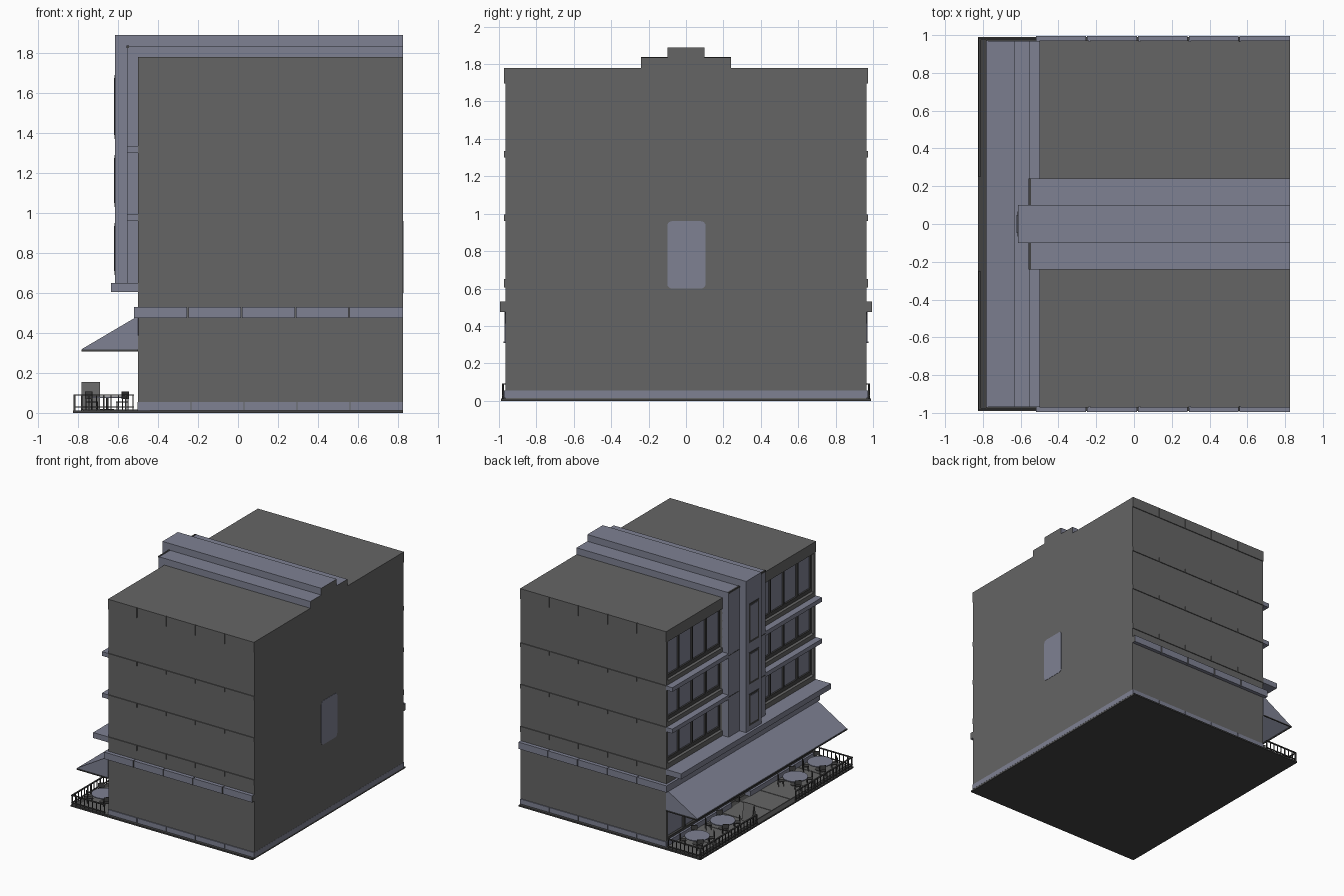
import bpy, bmesh, math
from mathutils import Matrix, Vector

if "Cube" in bpy.data.objects:
    bpy.data.objects.remove(bpy.data.objects["Cube"])


def material(name, r, g, b):
    m = bpy.data.materials.new(name)
    m.diffuse_color = (r, g, b, 1)
    m.use_nodes = True
    m.node_tree.nodes["Principled BSDF"].inputs["Base Color"].default_value = m.diffuse_color
    return m


GREY = material("wall_grey", 0.13, 0.13, 0.13)
BLUE = material("blue_grey", 0.21, 0.22, 0.29)
DARK = material("dark_metal", 0.055, 0.055, 0.055)


def finish(name, bm, mats):
    bmesh.ops.recalc_face_normals(bm, faces=bm.faces)
    me = bpy.data.meshes.new(name)
    bm.to_mesh(me)
    bm.free()
    for m in mats:
        me.materials.append(m)
    ob = bpy.data.objects.new(name, me)
    bpy.context.collection.objects.link(ob)
    return ob


def add_box(bm, x, y, z, mat=None):
    """Add a box from (min, max) pairs, with an optional placement matrix."""
    size = Vector((x[1] - x[0], y[1] - y[0], z[1] - z[0]))
    mid = Vector((x[0] + x[1], y[0] + y[1], z[0] + z[1])) / 2
    m = Matrix.Translation(mid) @ Matrix.Diagonal((*size, 1))
    bmesh.ops.create_cube(bm, size=1, matrix=mat @ m if mat else m)


def boxes(name, mat, items):
    bm = bmesh.new()
    for it in items:
        add_box(bm, *it)
    return finish(name, bm, [mat])


def grey_back(ob):
    """Blue parts that run into the rear wall end in the wall colour."""
    ob.data.materials.append(GREY)
    for p in ob.data.polygons:
        if p.normal.x > 0.9:
            p.material_index = 1


def prism(name, mat, pts, to3d, depth):
    bm = bmesh.new()
    f = bm.faces.new([bm.verts.new(to3d(a, b)) for a, b in pts])
    r = bmesh.ops.extrude_face_region(bm, geom=[f])
    vs = [v for v in r["geom"] if isinstance(v, bmesh.types.BMVert)]
    bmesh.ops.translate(bm, vec=depth, verts=vs)
    return finish(name, bm, [mat])


BACK, FRONT = 0.825, -0.5

# Main block, ground slab and patio paving
boxes("building_body", GREY, [((-0.45, BACK), (-0.965, 0.965), (0.01, 1.78))])
boxes("ground_slab", DARK, [((-0.825, BACK), (-0.99, 0.99), (0, 0.012))])
edges = [-0.98 + 0.245 * i for i in range(9)]
boxes("patio_paving", GREY, [((-0.775, FRONT), (a + 0.003, b - 0.003), (0.012, 0.016))
                             for a, b in zip(edges, edges[1:])])


# Side wall bands, cut into five panels
def panels(x0, n=5, gap=0.003):
    w = (BACK - x0) / n
    return [(x0 + i * w + (gap if i else 0), x0 + (i + 1) * w - (gap if i < n - 1 else 0)) for i in range(n)]


for name, mat, x0, out, z in (
        ("parapet_band", GREY, FRONT, 0.972, (1.695, 1.78)),
        ("upper_band", GREY, FRONT, 0.972, (1.30, 1.335)),
        ("middle_band", GREY, FRONT, 0.972, (0.96, 0.995)),
        ("lower_band", GREY, FRONT, 0.972, (0.605, 0.65)),
        ("side_ledge", BLUE, -0.52, 0.995, (0.475, 0.53)),
        ("base_band", BLUE, FRONT, 0.972, (0.015, 0.055))):
    ob = boxes(name, mat, [(x, tuple(sorted((s * 0.96, s * out))), z)
                           for x in panels(x0) for s in (-1, 1)])
    if name == "side_ledge":
        grey_back(ob)
boxes("rear_base_band", BLUE, [((0.82, BACK + 0.001), (-0.965, 0.965), (0.015, 0.055))])

# Rounded plate on the rear wall
pts = []
for cy, cz, a0 in ((0.08, 0.935, 0), (-0.075, 0.935, 90), (-0.075, 0.625, 180), (0.08, 0.625, 270)):
    for k in range(5):
        a = math.radians(a0 + k * 22.5)
        pts.append((cy + 0.025 * math.cos(a), cz + 0.025 * math.sin(a)))
prism("rear_plate", BLUE, pts, lambda y, z: (BACK - 0.003, y, z), (0.005, 0, 0))

# Street facade: end walls, spandrels and core
FX = (FRONT, -0.44)
boxes("facade_walls", GREY, [
    (FX, (0.945, 0.965), (0.01, 1.78)), (FX, (-0.965, -0.945), (0.01, 1.78)),
    (FX, (-0.965, 0.965), (1.69, 1.78)), (FX, (-0.965, 0.965), (1.29, 1.37)),
    (FX, (-0.965, 0.965), (0.95, 1.03)), (FX, (-0.965, 0.965), (0.44, 0.69)),
    (FX, (-0.24, 0.24), (0.65, 1.78))])
ROWS = [(0.69, 0.95), (1.03, 1.29), (1.37, 1.69)]

# Upper windows: four panes per bay with dark frames
glass, frame = [], []
for s in (-1, 1):
    for z0, z1 in ROWS:
        lo, hi = (0.24, 0.945) if s > 0 else (-0.945, -0.24)
        glass.append(((-0.462, -0.445), (lo, hi), (z0, z1)))
        w = (hi - lo) / 4
        for i in range(5):
            c = lo + i * w
            frame.append(((-0.475, -0.45), (c - 0.008, c + 0.008), (z0, z1)))
        frame += [((-0.475, -0.45), (lo, hi), (z0, z0 + 0.03)),
                  ((-0.475, -0.45), (lo, hi), (z1 - 0.015, z1))]
boxes("upper_window_glass", BLUE, glass)
boxes("upper_window_frames", DARK, frame)

# Shop front below the awning
n, w = 8, 1.89 / 8
boxes("shop_glass", BLUE, [((-0.465, -0.445), (-0.945, 0.945), (0.06, 0.44))])
boxes("shop_sill", BLUE, [((-0.502, -0.44), (-0.965, -0.12), (0.012, 0.055)),
                          ((-0.502, -0.44), (0.12, 0.965), (0.012, 0.055))])
boxes("shop_frames", DARK, [((-0.485, -0.45), (-0.945 + i * w - 0.009, -0.945 + i * w + 0.009), (0.012, 0.44))
                            for i in range(n + 1)]
      + [((-0.485, -0.45), (-0.945, 0.945), z) for z in ((0.055, 0.075), (0.33, 0.345), (0.425, 0.44))])

# Facade ledges
boxes("lower_facade_ledge", BLUE, [((-0.635, FRONT), (-0.97, 0.97), (0.605, 0.65))])
boxes("awning_ledge", BLUE, [((-0.52, FRONT), (-0.995, 0.995), (0.475, 0.53))])
boxes("floor_ledges", BLUE, [((-0.555, FRONT), y, z) for z in ((0.96, 0.995), (1.30, 1.335))
                             for y in ((0.24, 0.97), (-0.97, -0.24))])

# Central pylon wrapping over the roof, in two steps
for name, x, hw, top, t in (("pylon_outer", -0.555, 0.24, 1.835, 0.06), ("pylon_core", -0.615, 0.10, 1.89, 0.12)):
    prof = [(x, 0.65), (x, top), (BACK, top), (BACK, 1.77), (x + t, 1.77), (x + t, 0.65)]
    grey_back(prism(name, BLUE, prof, lambda a, b, h=hw: (a, -h, b), (0, 2 * hw, 0)))

# Narrow pylon windows and joint strips
pf, pg = [], []
for z0, z1 in ROWS:
    pf.append(((-0.618, -0.61), (-0.065, 0.065), (z0, z1)))
    pg.append(((-0.621, -0.61), (-0.048, 0.048), (z0 + 0.02, z1 - 0.015)))
boxes("pylon_window_frames", DARK, pf)
boxes("pylon_window_glass", BLUE, pg)
boxes("pylon_joints", DARK, [((-0.5565, -0.55), y, (z, z + 0.006)) for z in (0.975, 1.315)
                             for y in ((0.1, 0.24), (-0.24, -0.1))])
boxes("pylon_cap_strips", DARK, [((-0.558, -0.545), y, (1.825, 1.838)) for y in ((0.1, 0.24), (-0.24, -0.1))])

# Awning: sloping canvas with closed ends, open below
bm = bmesh.new()
L, R = ([bm.verts.new((x, y, z)) for x, z in ((FRONT, 0.485), (-0.78, 0.32), (-0.78, 0.31), (FRONT, 0.31))]
        for y in (-0.97, 0.97))
for f in (L, R, (L[0], L[1], R[1], R[0]), (L[1], L[2], R[2], R[1])):
    bm.faces.new(f)
awning = finish("awning", bm, [BLUE])
awning.modifiers.new("thickness", "SOLIDIFY").thickness = 0.005
boxes("awning_frame", DARK, [((-0.783, -0.775), (-0.975, 0.975), (0.308, 0.316)),
                             ((-0.78, FRONT), (0.967, 0.976), (0.308, 0.316)),
                             ((-0.78, FRONT), (-0.976, -0.967), (0.308, 0.316))])

# Patio railing with an entrance gap
bm = bmesh.new()
for s in (-1, 1):
    for z in ((0.026, 0.032), (0.086, 0.093)):
        add_box(bm, (-0.824, -0.812), tuple(sorted((s * 0.25, s * 0.985))), z)
        add_box(bm, (-0.824, -0.52), tuple(sorted((s * 0.973, s * 0.985))), z)
    for i in range(19):
        y, r = s * (0.254 + i * 0.0403), 0.005 if i % 6 == 0 else 0.003
        add_box(bm, (-0.818 - r, -0.818 + r), (y - r, y + r), (0.01, 0.09))
    for i in range(1, 9):
        x, y, r = -0.818 + i * 0.0366, s * 0.979, 0.003
        add_box(bm, (x - r, x + r), (y - r, y + r), (0.01, 0.09))
finish("patio_railing", bm, [DARK])

# Round tables, each with four chairs
tops, legs, chairs = bmesh.new(), bmesh.new(), bmesh.new()
for ty in (0.79, 0.46, -0.48, -0.80):
    for bm, r, z0, z1 in ((tops, 0.095, 0.075, 0.082), (legs, 0.006, 0.015, 0.075), (legs, 0.035, 0.014, 0.02)):
        bmesh.ops.create_cone(bm, cap_ends=True, segments=20, radius1=r, radius2=r, depth=z1 - z0,
                              matrix=Matrix.Translation((-0.655, ty, (z0 + z1) / 2)))
    for k in range(4):
        m = Matrix.Translation((-0.655, ty, 0)) @ Matrix.Rotation(math.radians(45 + 90 * k), 4, "Z")
        add_box(chairs, (0.085, 0.13), (-0.022, 0.022), (0.052, 0.058), m)
        add_box(chairs, (0.126, 0.131), (-0.024, 0.024), (0.07, 0.107), m)
        for x, h in ((0.087, 0.052), (0.126, 0.08)):
            for y in (-0.022, 0.018):
                add_box(chairs, (x, x + 0.004), (y, y + 0.004), (0.014, h), m)
finish("table_tops", tops, [BLUE])
finish("table_legs", legs, [DARK])
finish("chairs", chairs, [DARK])

# Folding menu board by the entrance
bm = bmesh.new()
for s in (-1, 1):
    m = Matrix.Translation((-0.737, 0.235, 0.155)) @ Matrix.Rotation(s * 0.2, 4, "X")
    add_box(bm, (-0.046, 0.046), (-0.003, 0.003), (-0.142, 0), m)
finish("menu_board", bm, [GREY])
